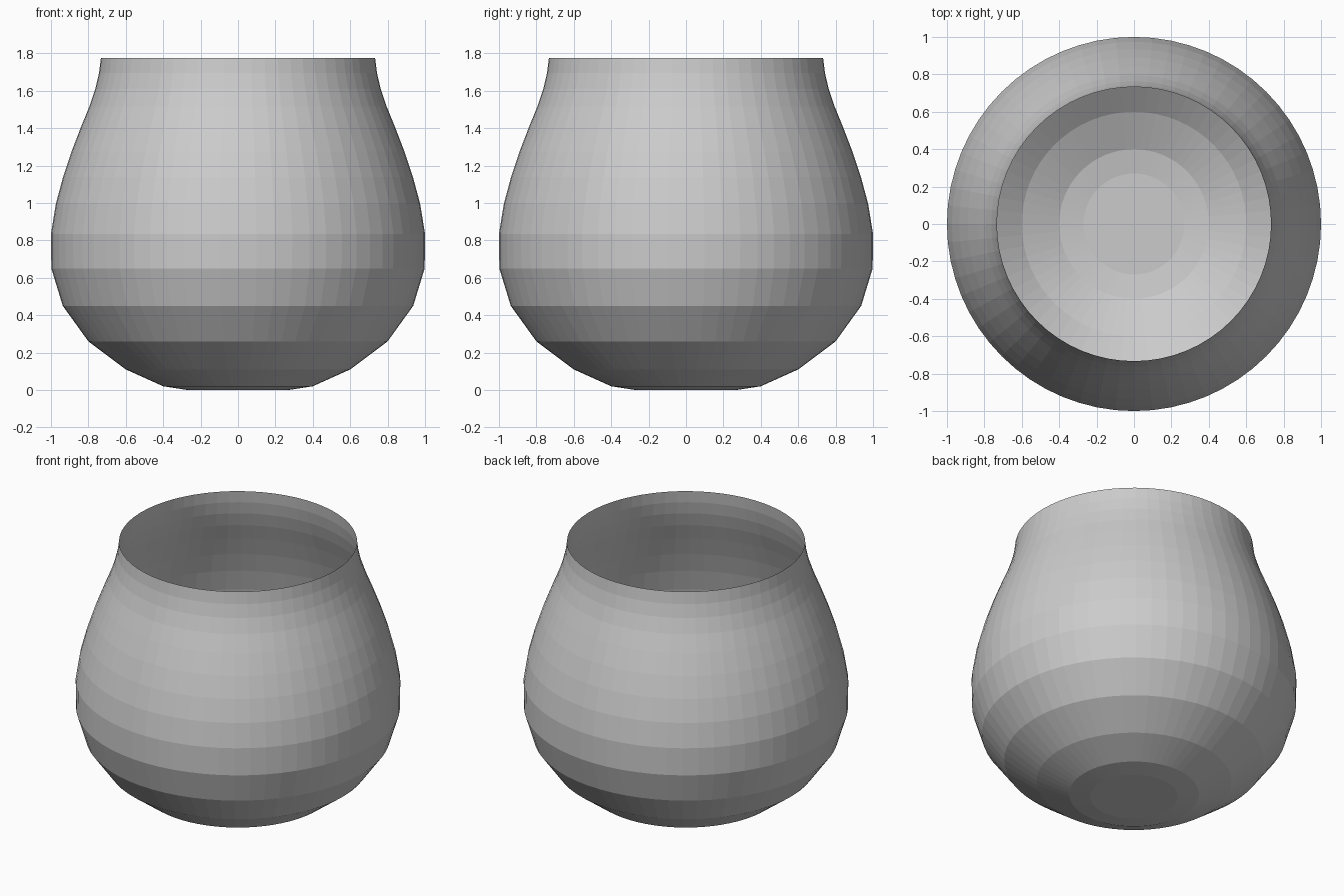
import bpy, bmesh, math

if "Cube" in bpy.data.objects:
    bpy.data.objects.remove(bpy.data.objects["Cube"])

SIDES = 64
# Outer profile: radius, height
PROFILE = [(0.27, 0.0), (0.4, 0.02), (0.6, 0.11), (0.8, 0.26), (0.937, 0.45),
           (0.998, 0.65), (1.0, 0.835), (0.974, 0.995), (0.935, 1.14),
           (0.89, 1.275), (0.84, 1.405), (0.795, 1.515), (0.763, 1.61),
           (0.743, 1.695), (0.733, 1.775)]

# Open thin-walled bowl made by revolving the profile
bm = bmesh.new()
rings = [[bm.verts.new((r * math.cos(2 * math.pi * i / SIDES),
                        r * math.sin(2 * math.pi * i / SIDES), z))
          for i in range(SIDES)] for r, z in PROFILE]
for low, high in zip(rings, rings[1:]):
    for i in range(SIDES):
        j = (i + 1) % SIDES
        bm.faces.new((low[i], low[j], high[j], high[i]))

# Flat base
bm.faces.new(rings[0][::-1])

mesh = bpy.data.meshes.new("bowl")
bm.to_mesh(mesh)
bm.free()
bowl = bpy.data.objects.new("bowl", mesh)
bpy.context.collection.objects.link(bowl)
